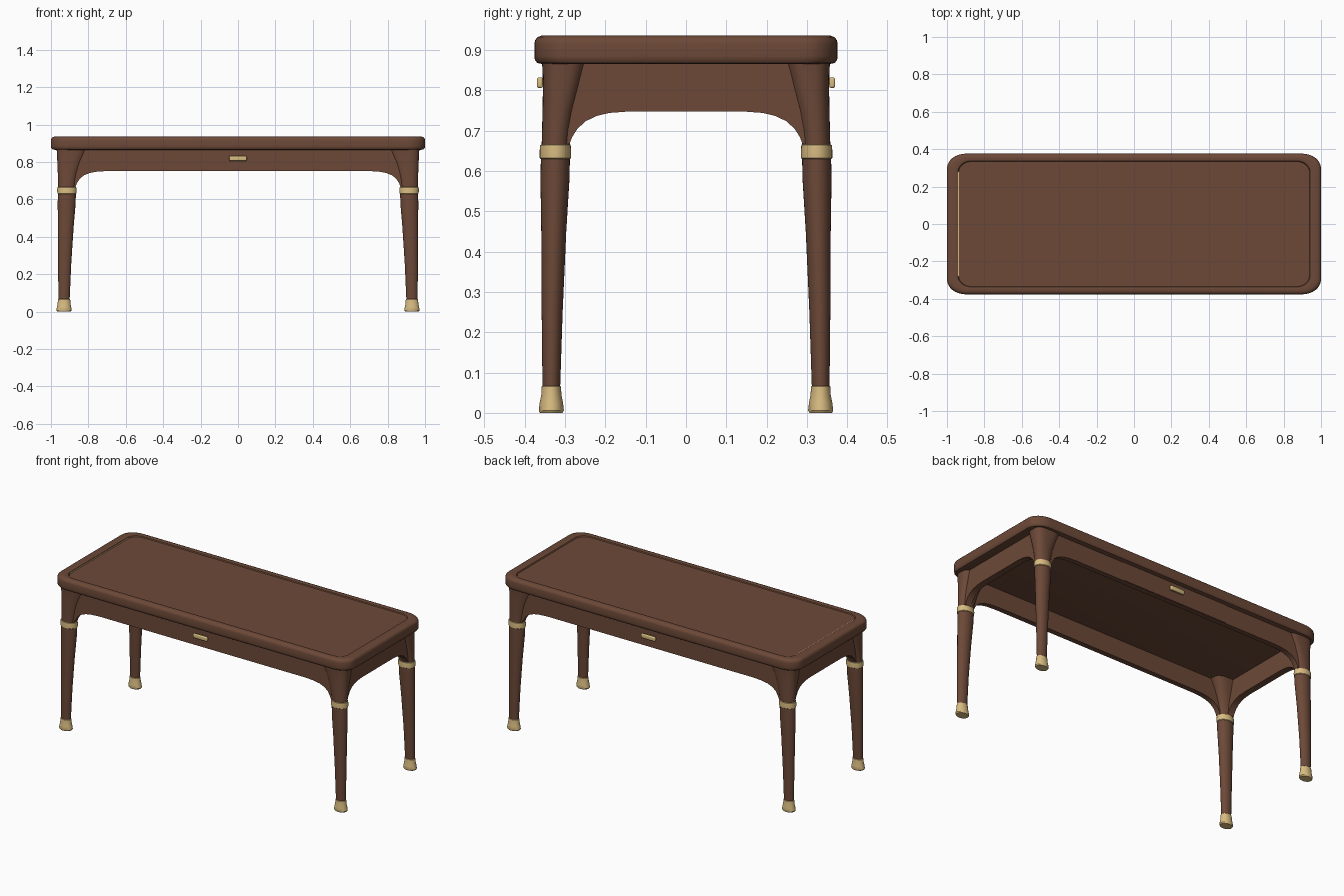
import bpy, bmesh, math

if "Cube" in bpy.data.objects:
    bpy.data.objects.remove(bpy.data.objects["Cube"])


def material(name, rgb):
    m = bpy.data.materials.new(name)
    m.diffuse_color = (*rgb, 1)
    m.use_nodes = True
    m.node_tree.nodes["Principled BSDF"].inputs["Base Color"].default_value = m.diffuse_color
    return m


wood = material("walnut brown", (0.15, 0.066, 0.039))
brass = material("pale brass", (0.69, 0.50, 0.22))


def finish(name, bm, mats, mirror=None):
    bmesh.ops.recalc_face_normals(bm, faces=bm.faces)
    me = bpy.data.meshes.new(name)
    bm.to_mesh(me)
    bm.free()
    for m in mats:
        me.materials.append(m)
    ob = bpy.data.objects.new(name, me)
    bpy.context.collection.objects.link(ob)
    if mirror:
        mod = ob.modifiers.new("mirror", 'MIRROR')
        mod.use_axis = mirror
        mod.use_mirror_merge = False
    return ob


def loft(rings):
    """Skin a list of equal-length rings of points and cap both ends."""
    bm = bmesh.new()
    vs = [[bm.verts.new(p) for p in r] for r in rings]
    n = len(vs[0])
    for a, b in zip(vs, vs[1:]):
        for i in range(n):
            bm.faces.new((a[i], a[(i + 1) % n], b[(i + 1) % n], b[i]))
    bm.faces.new(vs[0])
    bm.faces.new(vs[-1])
    return bm


def ellipse(cx, cy, rx, ry, z, power=2.0, n=32):
    pts = []
    for i in range(n):
        a = 2 * math.pi * i / n
        c, s = math.cos(a), math.sin(a)
        pts.append((cx + rx * math.copysign(abs(c) ** (2 / power), c),
                    cy + ry * math.copysign(abs(s) ** (2 / power), s), z))
    return pts


def rounded_rect(hx, hy, rx, ry, z, seg=8):
    pts = []
    for q, (sx, sy) in enumerate(((1, 1), (-1, 1), (-1, -1), (1, -1))):
        for k in range(seg + 1):
            a = math.pi / 2 * (q + k / seg)
            pts.append((sx * (hx - rx) + rx * math.cos(a),
                        sy * (hy - ry) + ry * math.sin(a), z))
    return pts


def box(name, x, y, z, mat, bevel=0.0, mirror=None):
    bm = bmesh.new()
    bmesh.ops.create_cube(bm, size=1)
    for v in bm.verts:
        for i, (lo, hi) in enumerate((x, y, z)):
            v.co[i] = lo + (v.co[i] + 0.5) * (hi - lo)
    if bevel:
        bmesh.ops.bevel(bm, geom=bm.edges[:], offset=bevel, segments=3,
                        profile=0.5, affect='EDGES')
    return finish(name, bm, [mat], mirror)


# Table top: rounded slab with a raised rim around a sunken panel
profile = [(0.02, 0.02, 0.865), (0.007, 0.007, 0.868), (0.001, 0.001, 0.876),
           (0, 0, 0.885), (0, 0, 0.916), (0.002, 0.002, 0.925),
           (0.008, 0.008, 0.932), (0.018, 0.018, 0.936),
           (0.052, 0.034, 0.936), (0.058, 0.039, 0.934),
           (0.062, 0.042, 0.928)]
finish("table_top", loft([
    rounded_rect(1 - ix, 0.376 - iy, 0.1 - ix * 0.5, 0.08 - iy * 0.5, z)
    for ix, iy, z in profile]), [wood])
box("brass_inlay", (-0.941, -0.936), (-0.28, 0.28), (0.926, 0.931), brass)

# Legs: tapered oval shafts; trumpet head, collar and foot in one loft
leg_rings = [  # cx, cy, rx, ry, z, squareness
    (0.930, 0.334, 0.037, 0.028, 0.000, 2),
    (0.930, 0.334, 0.041, 0.031, 0.006, 2),
    (0.930, 0.334, 0.038, 0.029, 0.025, 2),
    (0.930, 0.334, 0.034, 0.025, 0.045, 2),
    (0.930, 0.334, 0.033, 0.024, 0.065, 2),
    (0.930, 0.334, 0.030, 0.022, 0.067, 2),
    (0.927, 0.332, 0.035, 0.026, 0.250, 2),
    (0.921, 0.328, 0.042, 0.031, 0.450, 2),
    (0.916, 0.325, 0.048, 0.036, 0.580, 2),
    (0.915, 0.324, 0.048, 0.036, 0.630, 2),
    (0.915, 0.324, 0.051, 0.039, 0.632, 2),
    (0.915, 0.324, 0.052, 0.039, 0.650, 2),
    (0.915, 0.324, 0.051, 0.038, 0.664, 2),
    (0.915, 0.323, 0.047, 0.035, 0.666, 2),
    (0.913, 0.321, 0.049, 0.036, 0.700, 2.1),
    (0.908, 0.316, 0.056, 0.040, 0.750, 2.3),
    (0.900, 0.309, 0.066, 0.046, 0.800, 2.6),
    (0.891, 0.304, 0.077, 0.052, 0.845, 2.9),
    (0.886, 0.301, 0.084, 0.056, 0.870, 3.0)]
bm = loft([ellipse(*r) for r in leg_rings])
for f in bm.faces:
    z = f.calc_center_median().z
    f.material_index = int(z < 0.0665 or 0.6305 < z < 0.6655)
finish("legs", bm, [wood, brass], (True, True, False))


# Aprons: boards with an arched lower edge running down into the legs
def apron(name, arch, along_x, outer, inner):
    lower = arch + [(-u, z) for u, z in reversed(arch)]
    outline = lower + [(-arch[0][0], 0.87), (arch[0][0], 0.87)]
    bm = loft([[(u, d, z) if along_x else (d, u, z) for u, z in outline]
               for d in (outer, inner)])
    finish(name, bm, [wood], (not along_x, along_x, False))


apron("long_aprons", [(0.92, 0.667), (0.868, 0.667), (0.862, 0.685),
                      (0.848, 0.708), (0.825, 0.728), (0.79, 0.742),
                      (0.75, 0.749), (0.69, 0.752)], True, 0.343, 0.312)
apron("end_aprons", [(0.33, 0.667), (0.289, 0.667), (0.282, 0.685),
                     (0.269, 0.705), (0.248, 0.724), (0.22, 0.737),
                     (0.19, 0.744), (0.15, 0.747)], False, 0.945, 0.905)

# Drawer fronts and brass pulls on both long sides
both = (False, True, False)
box("drawer_fronts", (-0.36, 0.36), (0.34, 0.346), (0.754, 0.866), wood, 0, both)
box("drawer_pulls", (-0.047, 0.047), (0.355, 0.37), (0.806, 0.832), brass, 0.005, both)
box("pull_stems", (-0.035, 0.035), (0.34, 0.358), (0.812, 0.826), brass, 0, both)

# Smooth shading with crisp edges
bpy.ops.object.select_all(action='SELECT')
bpy.context.view_layer.objects.active = bpy.data.objects["table_top"]
bpy.ops.object.shade_smooth_by_angle(angle=math.radians(35))
